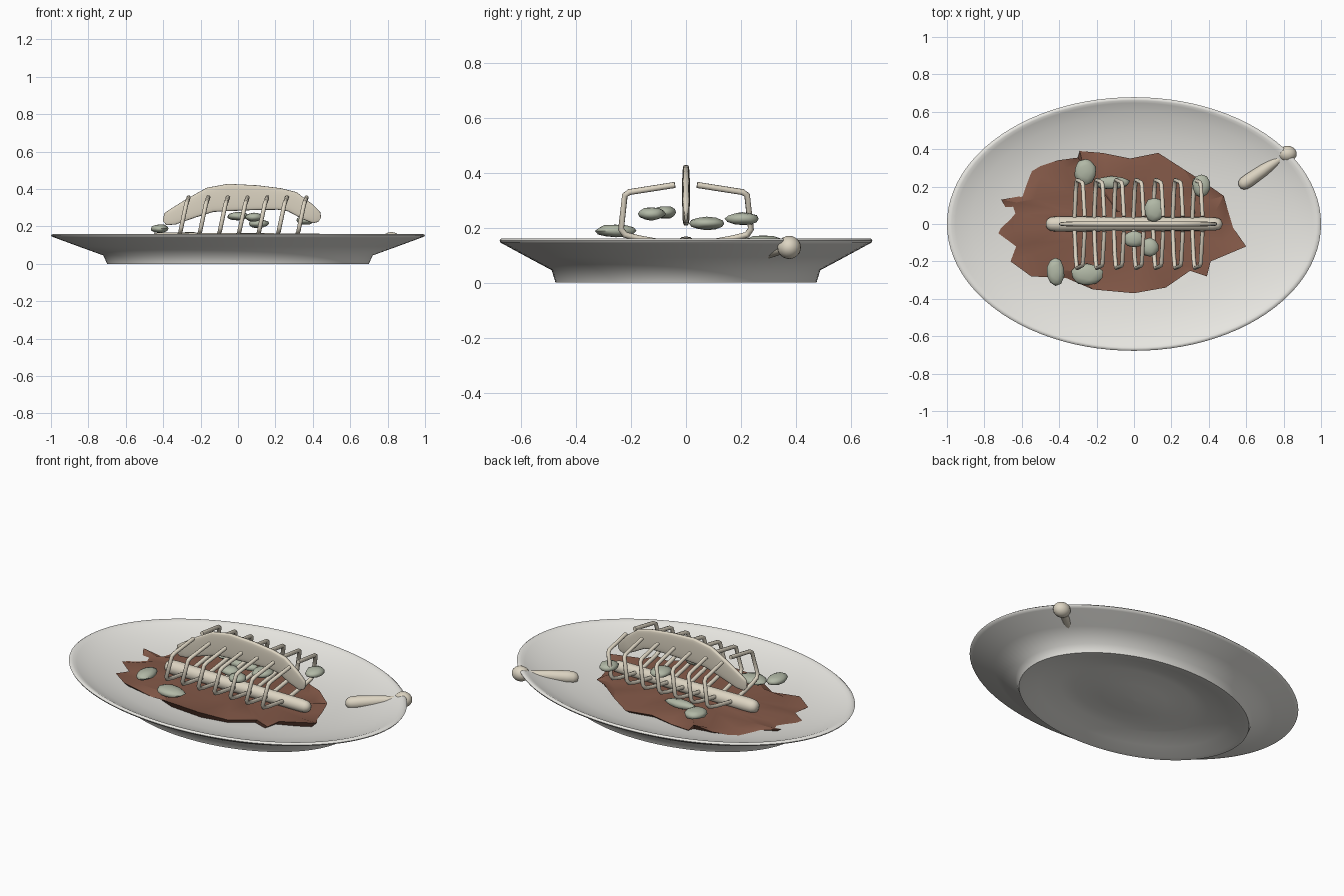
import bpy, bmesh, math, random
from mathutils import Vector

if "Cube" in bpy.data.objects:
    bpy.data.objects.remove(bpy.data.objects["Cube"])

random.seed(4)


def material(name, rgb):
    m = bpy.data.materials.new(name)
    m.diffuse_color = (*rgb, 1)
    m.use_nodes = True
    m.node_tree.nodes["Principled BSDF"].inputs["Base Color"].default_value = m.diffuse_color
    return m


CHINA = material("china", (0.80, 0.79, 0.75))
BONE = material("bone", (0.72, 0.66, 0.54))
SAUCE = material("sauce", (0.23, 0.10, 0.065))
GREEN = material("leaf_green", (0.44, 0.48, 0.38))


def finish(bm, name, mat, smooth=None):
    bmesh.ops.recalc_face_normals(bm, faces=bm.faces)
    me = bpy.data.meshes.new(name)
    bm.to_mesh(me)
    bm.free()
    ob = bpy.data.objects.new(name, me)
    bpy.context.collection.objects.link(ob)
    me.materials.append(mat)
    if smooth is not None:
        bpy.ops.object.select_all(action='DESELECT')
        ob.select_set(True)
        bpy.context.view_layer.objects.active = ob
        bpy.ops.object.shade_smooth_by_angle(angle=math.radians(smooth))
    return ob


def skin(bm, rings):
    """Bridge closed rings of points and cap both ends."""
    vs = [[bm.verts.new(p) for p in r] for r in rings]
    n = len(vs[0])
    for a, b in zip(vs, vs[1:]):
        for i in range(n):
            j = (i + 1) % n
            bm.faces.new((a[i], a[j], b[j], b[i]))
    bm.faces.new(vs[0][::-1])
    bm.faces.new(vs[-1])


def rod(bm, stations, sides=16, square=1.0):
    """Sweep a (super)ellipse along (point, side radius, up radius) stations."""
    rings = []
    for i, (p, rs, ru) in enumerate(stations):
        a = Vector(stations[max(i - 1, 0)][0])
        b = Vector(stations[min(i + 1, len(stations) - 1)][0])
        t = (b - a).normalized()
        side = Vector((0, 0, 1)).cross(t).normalized()
        up = t.cross(side)
        ring = []
        for k in range(sides):
            c, s = math.cos(k * math.tau / sides), math.sin(k * math.tau / sides)
            c = math.copysign(abs(c) ** square, c)
            ring.append(Vector(p) + side * rs * c + up * ru * s)
        rings.append(ring)
    skin(bm, rings)


# Oval plate: closed profile, from under the foot round to the inside of the bowl
profile = [(0.01, 0.036), (0.20, 0.045), (0.36, 0.064), (0.45, 0.054), (0.58, 0.028),
           (0.67, 0.004), (0.70, 0.0), (0.72, 0.045), (0.85, 0.092), (0.98, 0.140),
           (0.996, 0.146), (1.0, 0.153), (0.99, 0.160), (0.975, 0.160), (0.955, 0.152),
           (0.87, 0.126), (0.72, 0.096), (0.55, 0.078), (0.36, 0.067), (0.20, 0.050), (0.01, 0.041)]
SEG = 96
bm = bmesh.new()
skin(bm, [[(r * math.cos(k * math.tau / SEG), 0.678 * r * math.sin(k * math.tau / SEG), z)
           for k in range(SEG)] for r, z in profile])
finish(bm, "plate", CHINA, 60)

# Sauce: ragged faceted pool
outline = [(.50, .08), (.48, .15), (.38, .22), (.27, .29), (.13, .38), (-.02, .35), (-.17, .38),
           (-.29, .39), (-.30, .355), (-.41, .34), (-.56, .29), (-.60, .15), (-.71, .13), (-.67, .06),
           (-.725, -.05), (-.63, -.12), (-.66, -.20), (-.55, -.28), (-.36, -.29), (-.22, -.35),
           (0, -.37), (.17, -.34), (.30, -.25), (.39, -.28), (.41, -.20), (.60, -.12), (.53, -.02)]
rings = []
for f, z, dz, jit in [(0.5, 0.074, 0, 0), (0.93, 0.076, 0, 0), (1.0, 0.098, 0.022, 0), (0.84, 0.105, 0.012, 0.05),
                      (0.5, 0.104, 0.006, 0.06), (0.15, 0.100, 0.002, 0)]:
    ring = []
    for x, y in outline:
        g = f + random.uniform(-jit, jit)
        ring.append((-0.05 + g * (x + 0.05), 0.01 + g * (y - 0.01), z + random.uniform(-dz, dz)))
    rings.append(ring)
bm = bmesh.new()
skin(bm, rings)
bmesh.ops.triangulate(bm, faces=bm.faces)
finish(bm, "sauce", SAUCE, 30)

# Backbone: straight rod with rounded ends
bm = bmesh.new()
rod(bm, [((x, 0, 0.127), r, r) for x, r in
         [(-0.47, 0.012), (-0.462, 0.027), (-0.445, 0.037), (-0.41, 0.041), (0, 0.037),
          (0.42, 0.036), (0.45, 0.032), (0.465, 0.022), (0.472, 0.009)]])
finish(bm, "backbone", BONE, 60)

# Breastbone: flat arched blade with rounded edges
bm = bmesh.new()
rod(bm, [((x, 0, z), w, h) for x, z, w, h in
         [(-0.40, 0.240, 0.004, 0.012), (-0.388, 0.238, 0.010, 0.032), (-0.35, 0.250, 0.013, 0.043),
          (-0.25, 0.298, 0.014, 0.055), (-0.15, 0.342, 0.014, 0.067), (-0.05, 0.355, 0.014, 0.073),
          (0.10, 0.354, 0.014, 0.066), (0.22, 0.347, 0.014, 0.058), (0.29, 0.332, 0.014, 0.056),
          (0.37, 0.280, 0.013, 0.048), (0.42, 0.247, 0.011, 0.036), (0.437, 0.236, 0.005, 0.014)]],
    sides=24, square=0.35)
finish(bm, "breastbone", BONE, 60)

# Ribs: seven mirrored pairs of bent thin rods
path = [(-0.012, 0.0, 0.130), (-0.005, 0.17, 0.160), (0.0, 0.222, 0.174), (0.004, 0.236, 0.195),
        (0.030, 0.222, 0.318), (0.034, 0.206, 0.329), (0.043, 0.04, 0.355)]
for i in range(7):
    x0 = -0.307 + 0.105 * i
    for s, label in ((1, "back"), (-1, "front")):
        cu = bpy.data.curves.new("rib", 'CURVE')
        cu.dimensions = '3D'
        cu.bevel_depth = 0.0115
        cu.bevel_resolution = 2
        cu.use_fill_caps = True
        sp = cu.splines.new('POLY')
        sp.points.add(len(path) - 1)
        for pt, (x, y, z) in zip(sp.points, path):
            pt.co = (x0 + x, s * y, z, 1)
        cu.materials.append(BONE)
        ob = bpy.data.objects.new(f"rib_{label}_{i + 1}", cu)
        bpy.context.collection.objects.link(ob)
        bpy.ops.object.select_all(action='DESELECT')
        ob.select_set(True)
        bpy.context.view_layer.objects.active = ob
        bpy.ops.object.convert(target='MESH')
        bpy.ops.object.shade_smooth_by_angle(angle=math.radians(50))

# Loose bone: tapered shaft with a knob resting on the rim
bm = bmesh.new()
a, b = Vector((0.565, 0.200, 0.103)), Vector((0.82, 0.375, 0.128))
rod(bm, [(a.lerp(b, t), r, r) for t, r in
         [(0, 0.012), (0.03, 0.026), (0.09, 0.034), (0.2, 0.036), (0.5, 0.032), (0.8, 0.022), (1, 0.018)]])
finish(bm, "loose_bone_shaft", BONE, 60)
bm = bmesh.new()
bmesh.ops.create_uvsphere(bm, u_segments=20, v_segments=12, radius=1)
for v in bm.verts:
    v.co = Vector((v.co.x * 0.050, v.co.y * 0.043, v.co.z * 0.042)) + b
finish(bm, "loose_bone_knob", BONE, 60)

# Leaf scraps: lumpy flattened pebbles (centre, half width, half depth)
scraps = [(-0.26, 0.28, 0.148, 0.060, 0.072), (-0.12, 0.22, 0.140, 0.100, 0.036),
          (0.36, 0.205, 0.232, 0.050, 0.062), (0.11, 0.075, 0.215, 0.058, 0.066),
          (0.0, -0.08, 0.255, 0.058, 0.046), (0.085, -0.125, 0.250, 0.050, 0.050),
          (-0.42, -0.255, 0.188, 0.050, 0.078), (-0.25, -0.27, 0.136, 0.086, 0.060)]
for i, (x, y, z, rx, ry) in enumerate(scraps):
    bm = bmesh.new()
    bmesh.ops.create_icosphere(bm, subdivisions=2, radius=1)
    for v in bm.verts:
        k = random.uniform(0.92, 1.05)
        v.co = Vector((x + v.co.x * rx * k, y + v.co.y * ry * k, z + v.co.z * 0.024 * k))
    finish(bm, f"leaf_scrap_{i + 1}", GREEN, 60)
